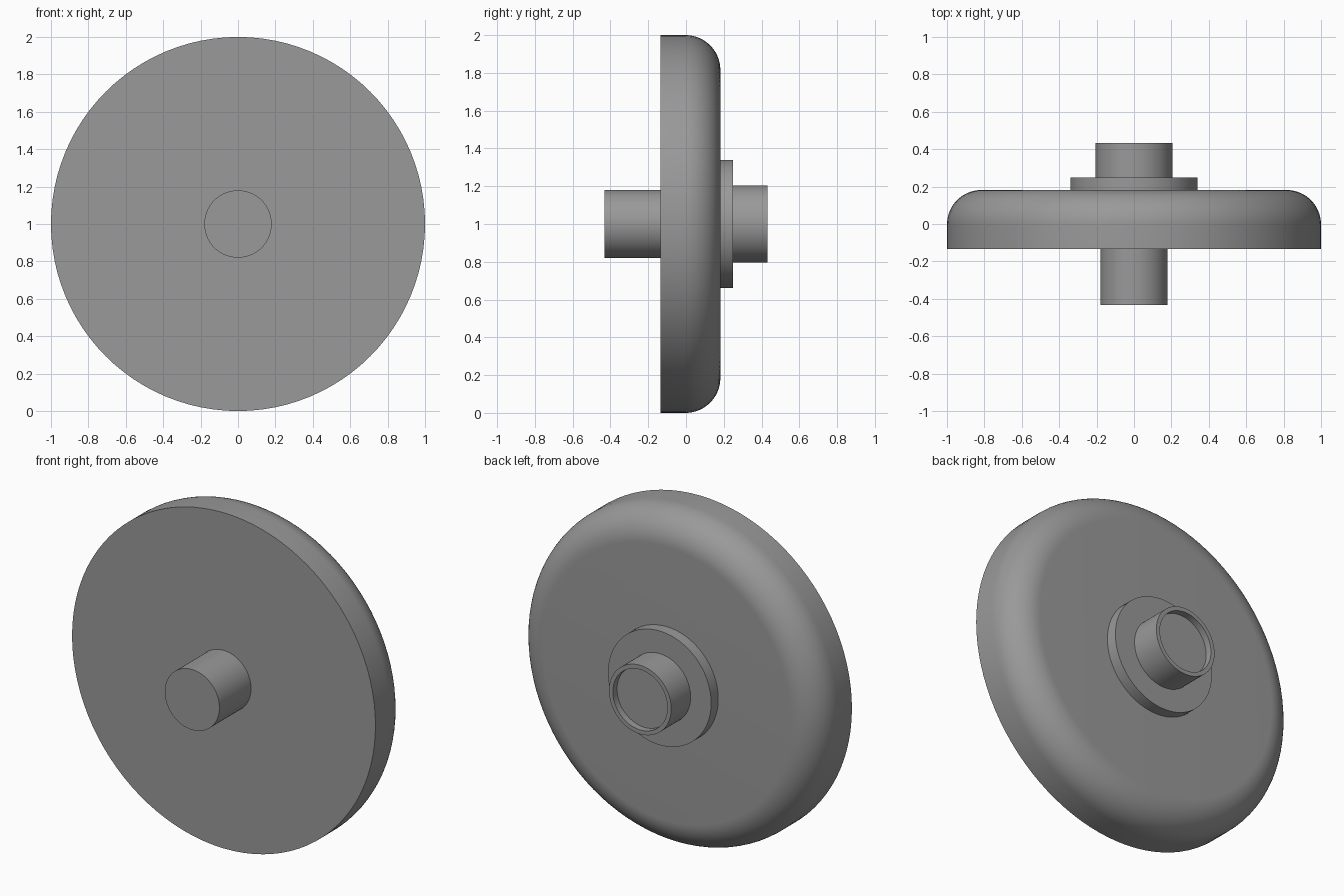
import bpy, bmesh, math
from mathutils import Matrix

if "Cube" in bpy.data.objects:
    bpy.data.objects.remove(bpy.data.objects["Cube"])

grey = bpy.data.materials.new("plain_grey")
grey.diffuse_color = (0.32, 0.32, 0.32, 1)
grey.use_nodes = True
grey.node_tree.nodes["Principled BSDF"].inputs["Base Color"].default_value = grey.diffuse_color


def lathe(name, profile, segments=96):
    """Spin (radius, y) points around the wheel axis at z = 1."""
    bm = bmesh.new()
    verts = [bm.verts.new((r, y, 0)) for r, y in profile]
    edges = [bm.edges.new(p) for p in zip(verts, verts[1:])]
    bmesh.ops.spin(bm, geom=verts + edges, cent=(0, 0, 0), axis=(0, 1, 0),
                   angle=2 * math.pi, steps=segments, use_merge=True)
    bmesh.ops.remove_doubles(bm, verts=bm.verts, dist=1e-5)
    bmesh.ops.recalc_face_normals(bm, faces=bm.faces)
    bm.transform(Matrix.Translation((0, 0, 1)))
    mesh = bpy.data.meshes.new(name)
    bm.to_mesh(mesh)
    bm.free()
    mesh.materials.append(grey)
    obj = bpy.data.objects.new(name, mesh)
    bpy.context.collection.objects.link(obj)
    bpy.context.view_layer.objects.active = obj
    obj.select_set(True)
    bpy.ops.object.shade_smooth_by_angle(angle=math.radians(30))
    obj.select_set(False)
    return obj


# Wheel disc with a rounded back rim
FRONT, BACK, FILLET = -0.134, 0.182, 0.185
rim = [(1 - FILLET + FILLET * math.cos(a), BACK - FILLET + FILLET * math.sin(a))
       for a in (math.pi / 2 * i / 16 for i in range(17))]
lathe("wheel_disc", [(0, FRONT), (1, FRONT)] + rim + [(0, BACK)])

# Flange on the back face
lathe("hub_flange", [(0, BACK - 0.02), (0.34, BACK - 0.02), (0.34, 0.249), (0, 0.249)])

# Collar around the axle, with the axle end set slightly inside it
lathe("hub_collar", [(0, 0.23), (0.205, 0.23), (0.205, 0.432), (0.18, 0.432),
                     (0.18, 0.392), (0, 0.392)])

# Axle stub on the front
lathe("front_axle", [(0, -0.432), (0.18, -0.432), (0.18, FRONT + 0.02), (0, FRONT + 0.02)])
